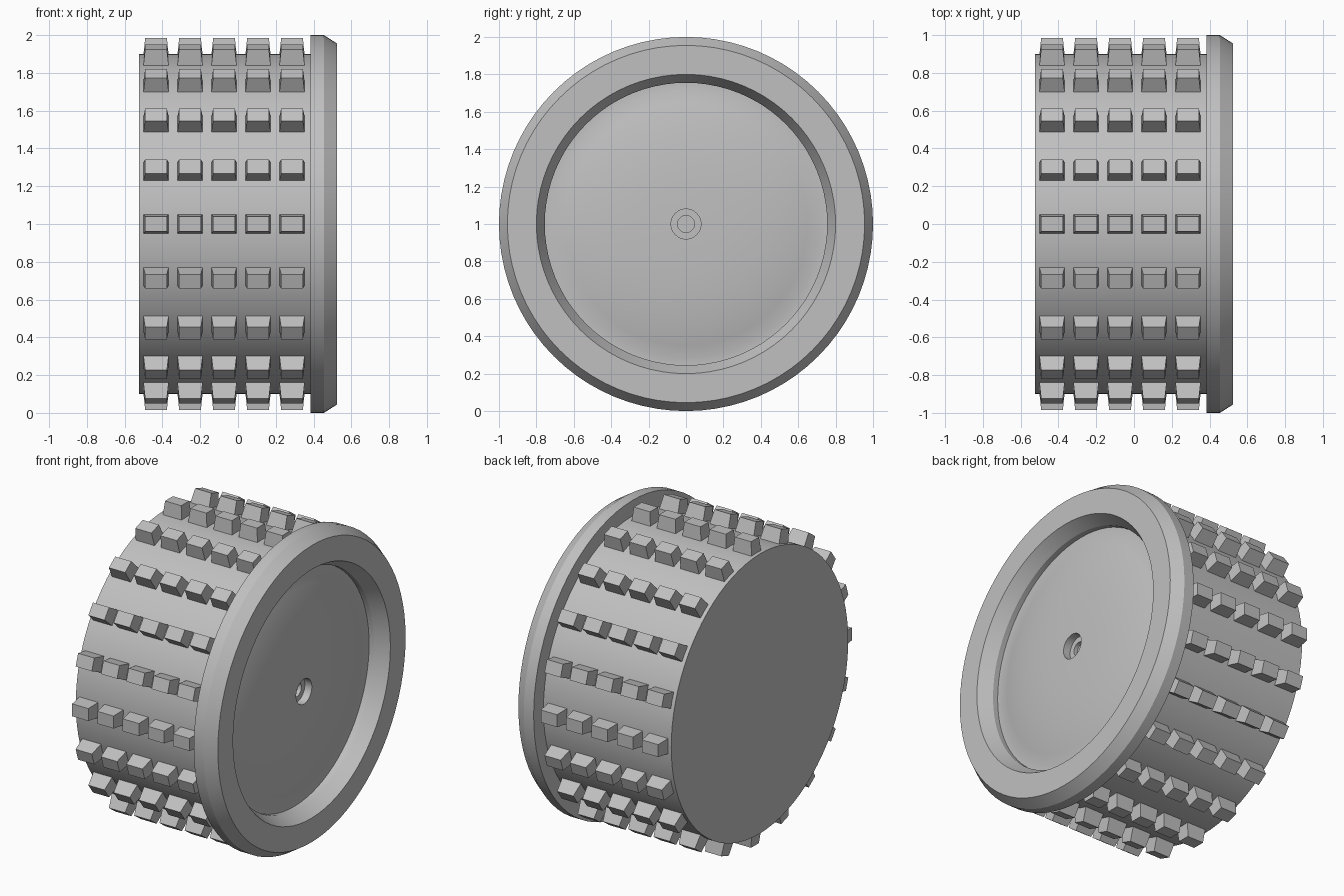
import bpy, bmesh, math
from mathutils import Matrix, Vector

cube = bpy.data.objects.get("Cube")
if cube:
    bpy.data.objects.remove(cube, do_unlink=True)

grey = bpy.data.materials.new("plain grey")
grey.use_nodes = True
color = (0.53, 0.53, 0.53, 1)
grey.diffuse_color = color
grey.node_tree.nodes["Principled BSDF"].inputs["Base Color"].default_value = color


def finish(bm, name, smooth):
    bmesh.ops.recalc_face_normals(bm, faces=bm.faces)
    mesh = bpy.data.meshes.new(name)
    bm.to_mesh(mesh)
    bm.free()
    mesh.materials.append(grey)
    obj = bpy.data.objects.new(name, mesh)
    obj.location.z = 1
    bpy.context.collection.objects.link(obj)
    if smooth:
        bpy.ops.object.select_all(action='DESELECT')
        obj.select_set(True)
        bpy.context.view_layer.objects.active = obj
        bpy.ops.object.shade_smooth_by_angle(angle=math.radians(25))
    return obj


def lathe(name, profile, steps=80):
    """Turn an (x, radius) profile around the x axis."""
    bm = bmesh.new()
    verts = [bm.verts.new((x, 0, r)) for x, r in profile]
    edges = [bm.edges.new(pair) for pair in zip(verts, verts[1:])]
    bmesh.ops.spin(bm, geom=verts + edges, cent=(0, 0, 0), axis=(1, 0, 0),
                   angle=math.tau, steps=steps, use_merge=False)
    bmesh.ops.remove_doubles(bm, verts=bm.verts, dist=0.0005)
    return finish(bm, name, True)


# Drum with a flat closed back
lathe("drum", [(-0.525, 0), (-0.525, 0.9), (0.39, 0.9), (0.39, 0)])

# Flange: chamfered rim, sloped recess, domed dish and stepped hub hole
dome = [(0.405 + 0.065 * (1 - (r / 0.715) ** 3), r)
        for r in (0.715, 0.65, 0.58, 0.5, 0.4, 0.3, 0.2, 0.08)]
lathe("flange", [(0.385, 0), (0.385, 1), (0.455, 1), (0.525, 0.955),
                 (0.525, 0.8), (0.44, 0.755), (0.405, 0.755)] + dome +
      [(0.42, 0.08), (0.42, 0.045), (0.395, 0.045), (0.395, 0)])

# Tapered tread studs: rows around the drum, five studs across
ROWS, ACROSS = 20, 5
bm = bmesh.new()
for row in range(ROWS):
    turn = Matrix.Rotation(math.tau * row / ROWS, 4, 'X')
    for i in range(ACROSS):
        x = -0.434 + 0.18 * i
        stud = bmesh.ops.create_cube(bm, size=1)["verts"]
        for v in stud:
            outer = v.co.z > 0
            width, length = (0.115, 0.08) if outer else (0.135, 0.1)
            v.co = turn @ Vector((x + v.co.x * width, v.co.y * length,
                                  0.985 if outer else 0.89))
finish(bm, "tread_studs", False)
